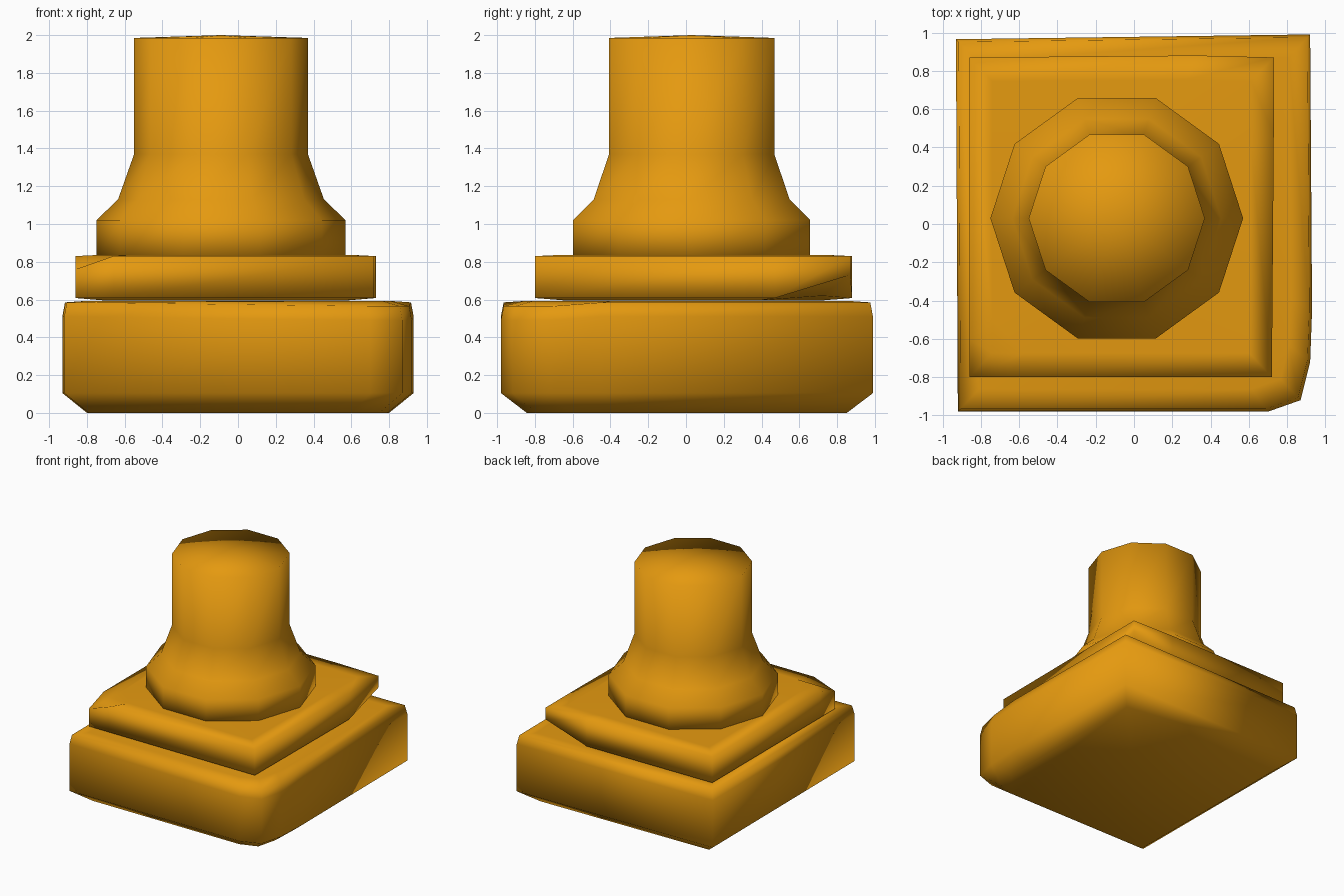
import bpy, bmesh
from math import cos, sin, pi

cube = bpy.data.objects.get("Cube")
if cube:
    bpy.data.objects.remove(cube, do_unlink=True)

amber = bpy.data.materials.new("amber")
amber.use_nodes = True
colour = (0.78, 0.32, 0.005, 1)
amber.diffuse_color = colour
amber.node_tree.nodes["Principled BSDF"].inputs["Base Color"].default_value = colour


def loft(name, outline, levels, centre=(0, 0), dome=None, tweak=None):
    """Stack scaled copies of an outline: levels are (z, scale)."""
    bm = bmesh.new()
    rings = []
    for z, s in levels:
        rings.append([bm.verts.new((centre[0] + (x - centre[0]) * s,
                                    centre[1] + (y - centre[1]) * s, z))
                      for x, y in outline])
    n = len(outline)
    for low, high in zip(rings, rings[1:]):
        for i in range(n):
            j = (i + 1) % n
            bm.faces.new((low[i], low[j], high[j], high[i]))
    bm.faces.new(rings[0][::-1])
    if dome is None:
        bm.faces.new(rings[-1])
    else:
        tip = bm.verts.new((*centre, dome))
        for i in range(n):
            bm.faces.new((rings[-1][i], rings[-1][(i + 1) % n], tip))
    if tweak:
        tweak(rings)
    bmesh.ops.recalc_face_normals(bm, faces=bm.faces[:])
    for face in bm.faces:
        face.smooth = True
    mesh = bpy.data.meshes.new(name)
    bm.to_mesh(mesh)
    bm.free()
    mesh.materials.append(amber)
    obj = bpy.data.objects.new(name, mesh)
    bpy.context.collection.objects.link(obj)
    return obj


# Thick base block, chamfered below, with one worn front corner
base_outline = [(-0.92, -0.98), (0.70, -0.98), (0.87, -0.92), (0.92, -0.72),
                (0.93, -0.45), (0.92, 0.99), (-0.93, 0.965)]


def wear_base(rings):
    for i in (1, 2, 3):
        rings[3][i].co.z -= 0.02
        rings[2][i].co.z -= 0.02


loft("base_block", base_outline,
     [(0, 0.86), (0.105, 1), (0.51, 1), (0.585, 0.985), (0.592, 0.88)],
     tweak=wear_base)

# Thinner upper slab with two chipped corners
slab_outline = [(-0.86, -0.80), (-0.66, -0.80), (0.72, -0.80), (0.73, 0.47),
                (0.73, 0.87), (0.33, 0.88), (-0.86, 0.87), (-0.86, -0.60)]


def chip_slab(rings):
    rings[2][0].co.z = 0.76        # front corner worn from above
    rings[1][4].co.z = 0.73        # back corner cut from below
    rings[0][4].co.z = 0.62


loft("upper_slab", slab_outline,
     [(0.596, 0.82), (0.608, 1), (0.83, 1), (0.836, 0.85)],
     centre=(-0.065, 0.04), tweak=chip_slab)

# Ten-sided column with a flared foot
axis = (-0.09, 0.03)
circle = [(axis[0] + cos(2 * pi * i / 10), axis[1] + sin(2 * pi * i / 10))
          for i in range(10)]
loft("column", circle,
     [(0.81, 0.66), (1.02, 0.66), (1.13, 0.545), (1.37, 0.46), (1.985, 0.46)],
     centre=axis, dome=2.0)
